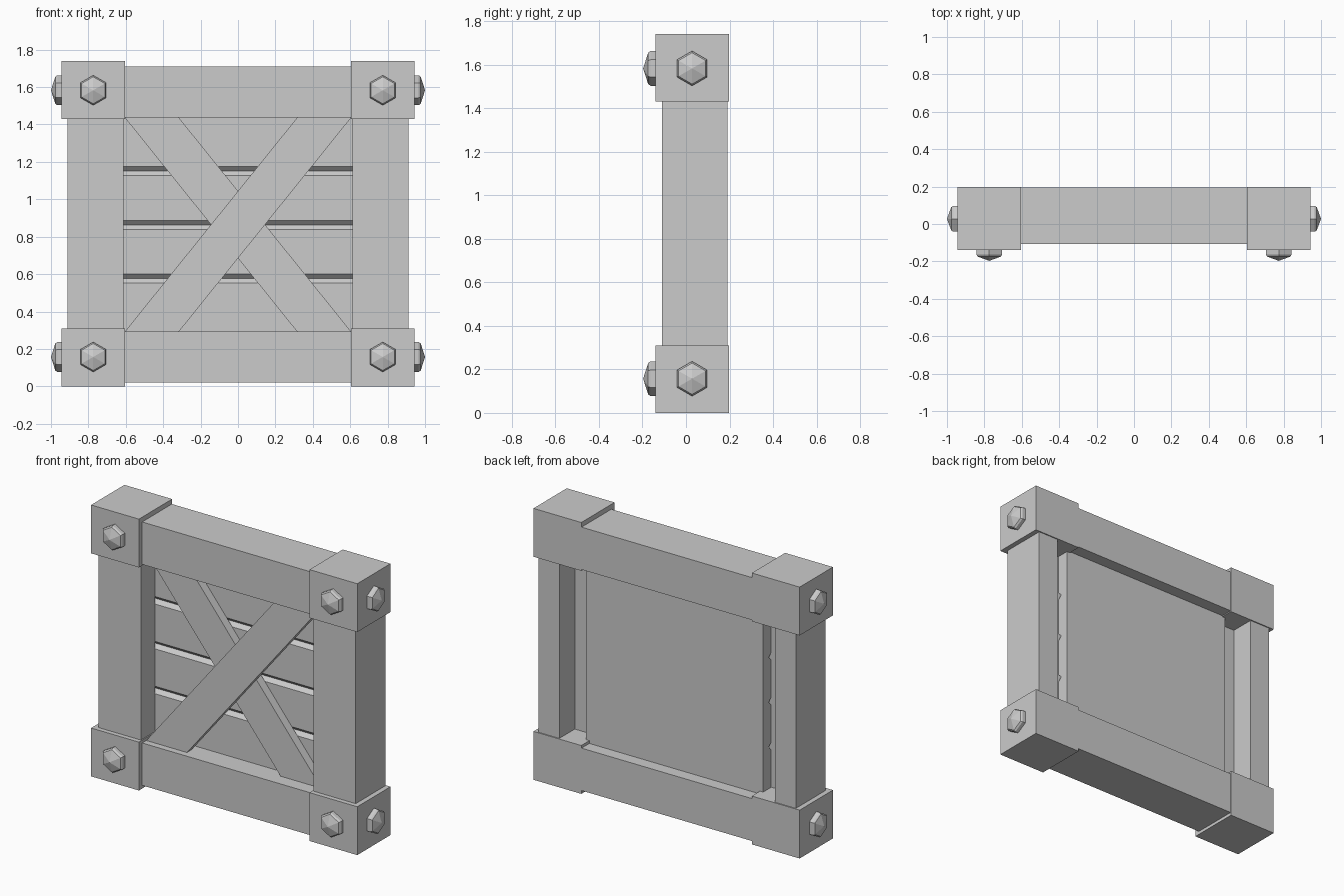
import bpy, bmesh, math
from mathutils import Matrix, Vector

if "Cube" in bpy.data.objects:
    bpy.data.objects.remove(bpy.data.objects["Cube"])

grey = bpy.data.materials.new("plain grey")
grey.diffuse_color = (0.6, 0.6, 0.6, 1)
grey.use_nodes = True
grey.node_tree.nodes["Principled BSDF"].inputs["Base Color"].default_value = grey.diffuse_color


def finish(name, bm):
    bmesh.ops.recalc_face_normals(bm, faces=bm.faces[:])
    mesh = bpy.data.meshes.new(name)
    bm.to_mesh(mesh)
    bm.free()
    mesh.materials.append(grey)
    ob = bpy.data.objects.new(name, mesh)
    bpy.context.collection.objects.link(ob)
    return ob


def extrude(name, points, vec):
    """Extrude a closed 3D outline along a vector."""
    bm = bmesh.new()
    face = bm.faces.new([bm.verts.new(p) for p in points])
    new = bmesh.ops.extrude_face_region(bm, geom=[face])["geom"]
    bmesh.ops.translate(bm, vec=Vector(vec),
                        verts=[v for v in new if isinstance(v, bmesh.types.BMVert)])
    return finish(name, bm)


def box(name, x0, x1, y0, y1, z0, z1):
    return extrude(name, [(x0, y0, z0), (x1, y0, z0), (x1, y1, z0), (x0, y1, z0)],
                   (0, 0, z1 - z0))


def bolt(name, pos, turn):
    """Hexagonal head with a shallow pointed cap, built along +z then turned."""
    bm = bmesh.new()
    rings = []
    for r, h in ((0.08, -0.01), (0.08, 0.022), (0.072, 0.033)):
        rings.append([bm.verts.new((r * math.cos(i * math.pi / 3),
                                    r * math.sin(i * math.pi / 3), h)) for i in range(6)])
    tip = bm.verts.new((0, 0, 0.056))
    bm.faces.new(rings[0])
    for i in range(6):
        j = (i + 1) % 6
        for a, b in zip(rings, rings[1:]):
            bm.faces.new((a[i], a[j], b[j], b[i]))
        bm.faces.new((rings[-1][i], rings[-1][j], tip))
    bm.transform(Matrix.Translation(pos) @ turn @ Matrix.Rotation(math.pi / 2, 4, 'Z'))
    return finish(name, bm)


# Corner blocks with a bolt on the front and on the outer side
for s, side in ((-1, "left"), (1, "right")):
    for z0, z1, level in ((0, 0.31, "bottom"), (1.43, 1.74, "top")):
        zc = 0.157 if z0 == 0 else 1.583
        box(f"{level}_{side}_corner_block", *sorted((s * 0.605, s * 0.944)),
            -0.14, 0.197, z0, z1)
        bolt(f"{level}_{side}_front_bolt", (s * 0.774, -0.141, zc),
             Matrix.Rotation(math.pi / 2, 4, 'X'))
        bolt(f"{level}_{side}_side_bolt", (s * 0.944, 0.028, zc),
             Matrix.Rotation(s * math.pi / 2, 4, 'Y') @ Matrix.Rotation(math.pi / 2, 4, 'Z'))

    # Upright post, rebated at the back on its inner side
    outline = [(0.612, -0.11), (0.912, -0.11), (0.912, 0.19),
               (0.766, 0.19), (0.766, 0.033), (0.612, 0.033)]
    extrude(f"{side}_post", [(s * x, y, 0.3) for x, y in outline], (0, 0, 1.14))

# Rails
box("bottom_rail", -0.62, 0.62, -0.107, 0.194, 0.02, 0.292)
box("top_rail", -0.62, 0.62, -0.107, 0.194, 1.437, 1.709)

# Panel: box profile with V grooves between four planks
z0, z1, front, back, g = 0.288, 1.438, 0.035, 0.115, 0.024
profile = [(back, z0), (front, z0)]
for k in (1, 2, 3):
    z = z0 + (z1 - z0) * k / 4
    profile += [(front, z - g), (front + g, z), (front, z + g)]
profile += [(front, z1), (back, z1)]
extrude("plank_panel", [(-0.628, y, z) for y, z in profile], (1.256, 0, 0))

# Crossed braces, the rising one in front
for name, s, y0, y1 in (("front_brace", 1, -0.065, -0.015), ("rear_brace", -1, -0.02, 0.036)):
    outline = [(-0.607, 0.29), (-0.318, 0.29), (0.607, 1.439), (0.318, 1.439)]
    extrude(name, [(s * x, y0, z) for x, z in outline], (0, y1 - y0, 0))
